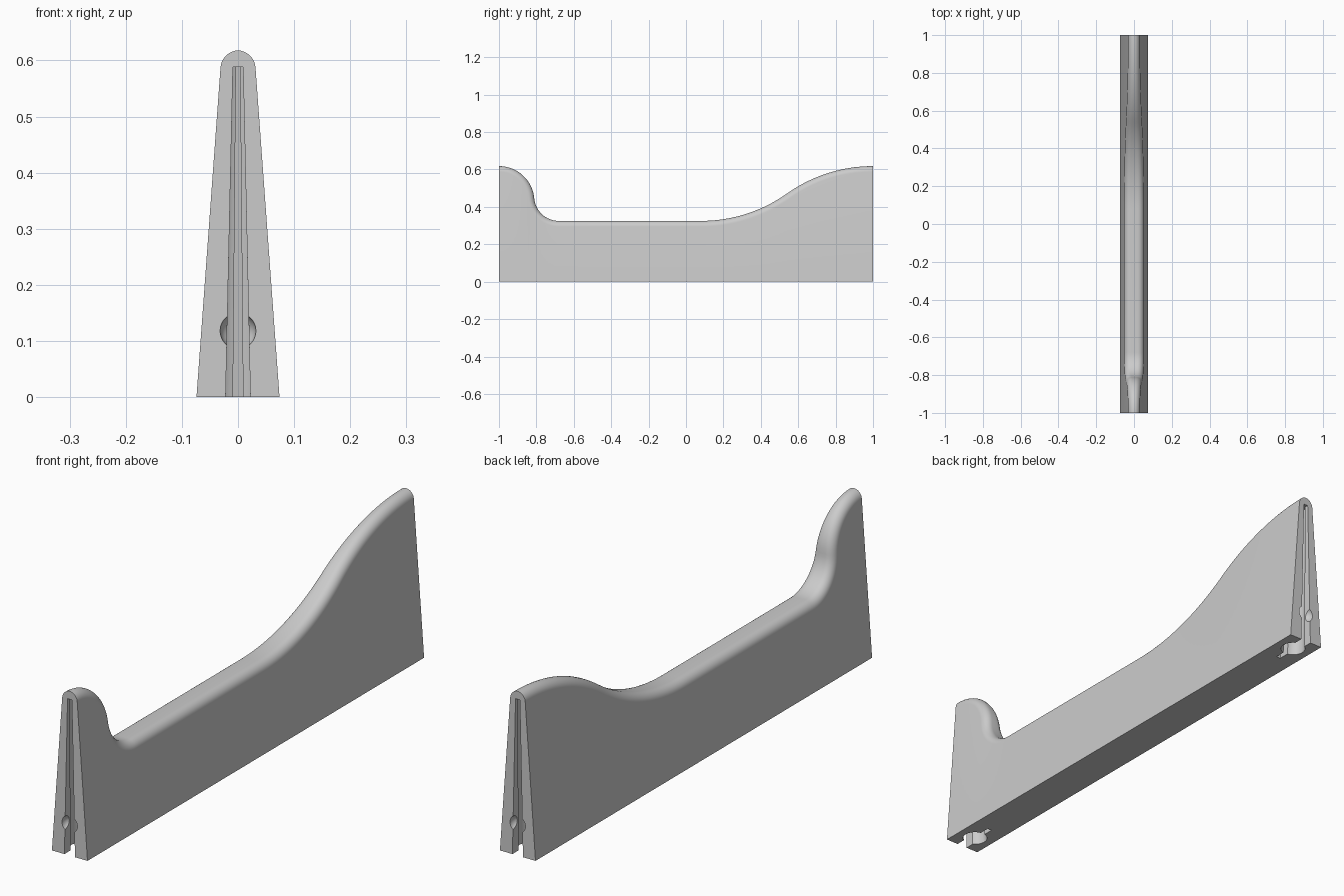
import bpy, bmesh
from math import sin, cos, pi, atan2

cube = bpy.data.objects.get("Cube")
if cube:
    bpy.data.objects.remove(cube, do_unlink=True)

HIGH, LOW, FILLET = 0.618, 0.325, 0.03
SLOT_TOP, SLOT_SCALE = 0.588, 0.41

grey = bpy.data.materials.new("plain grey")
grey.use_nodes = True
grey.diffuse_color = (0.6, 0.6, 0.6, 1)
grey.node_tree.nodes["Principled BSDF"].inputs["Base Color"].default_value = (0.6, 0.6, 0.6, 1)


def make_object(name, bm):
    bmesh.ops.recalc_face_normals(bm, faces=bm.faces)
    mesh = bpy.data.meshes.new(name)
    bm.to_mesh(mesh)
    bm.free()
    mesh.materials.append(grey)
    obj = bpy.data.objects.new(name, mesh)
    bpy.context.collection.objects.link(obj)
    return obj


def rise(y_low, y_high, share, steps):
    """Two tangent arcs from the low edge up to the end, as (y, z, lean)."""
    run, lift = y_high - y_low, HIGH - LOW
    side = 1 if run > 0 else -1
    total = (run * run + lift * lift) / (2 * lift)
    r_low, r_high = total * share, total * (1 - share)
    turn = 2 * atan2(lift, abs(run))
    angles = [turn * i / steps for i in range(steps + 1)]
    low = [(y_low + side * r_low * sin(a), LOW + r_low * (1 - cos(a)), -side * a)
           for a in angles]
    high = [(y_high - side * r_high * sin(a), HIGH - r_high * (1 - cos(a)), -side * a)
            for a in reversed(angles)]
    return low + high[1:]


def half_width(z):
    return 0.074 - 0.0729 * z


# Wall: tapered section with rounded top edges, swept along the top profile
profile = rise(-0.68, -1, 0.41, 16)[::-1] + rise(0.08, 1, 0.5, 20)
bm = bmesh.new()
rings = []
for y, z, lean in profile:
    half = []
    for i in range(9):
        a = pi / 2 * i / 8
        drop = FILLET * (1 - cos(a))
        py, pz = y - drop * sin(lean), z - drop * cos(lean)
        half.append((half_width(pz) - FILLET * (1 - sin(a)), py, pz))
    half.append((half_width(0), half[-1][1], 0))
    ring = half[::-1] + [(-x, py, pz) for x, py, pz in half]
    rings.append([bm.verts.new(p) for p in ring])
for a, b in zip(rings, rings[1:]):
    for i in range(len(a)):
        j = (i + 1) % len(a)
        bm.faces.new((a[i], a[j], b[j], b[i]))
bm.faces.new(rings[0])
bm.faces.new(rings[-1])
wall = make_object("wall", bm)


# Connector slots: opening, round pocket and thin slit, shrinking upward
def slot_outline():
    centre, radius, mouth, slit = 0.075, 0.045, 0.022, 0.009
    start, end = atan2(mouth, -0.0393), atan2(slit, 0.0441)
    side = [(mouth, -0.02)]
    for i in range(13):
        a = start + (end - start) * i / 12
        side.append((radius * sin(a), centre + radius * cos(a)))
    side.append((slit, 0.16))
    return side + [(-x, d) for x, d in reversed(side)]


def cut(cutter):
    cutter.hide_render = True
    mod = wall.modifiers.new("cut", 'BOOLEAN')
    mod.operation = 'DIFFERENCE'
    mod.solver = 'EXACT'
    mod.object = cutter
    bpy.context.view_layer.objects.active = wall
    bpy.ops.object.modifier_apply(modifier=mod.name)
    bpy.data.objects.remove(cutter, do_unlink=True)


for end in (-1, 1):
    bm = bmesh.new()
    levels = []
    for z in (-0.03, SLOT_TOP):
        s = 1 - (1 - SLOT_SCALE) * z / SLOT_TOP
        levels.append([bm.verts.new((x * s, end * (1 - d * s), z)) for x, d in slot_outline()])
    low, top = levels
    for i in range(len(low)):
        j = (i + 1) % len(low)
        bm.faces.new((low[i], low[j], top[j], top[i]))
    bm.faces.new(low)
    bm.faces.new(top)
    cut(make_object("slot_cutter", bm))

    # Round dimple in the end face
    bm = bmesh.new()
    bmesh.ops.create_uvsphere(bm, u_segments=32, v_segments=16, radius=0.032)
    bmesh.ops.translate(bm, verts=bm.verts, vec=(0, end, 0.118))
    cut(make_object("dimple_cutter", bm))

bpy.ops.object.select_all(action='DESELECT')
wall.select_set(True)
bpy.context.view_layer.objects.active = wall
bpy.ops.object.shade_smooth_by_angle(angle=pi / 6)
